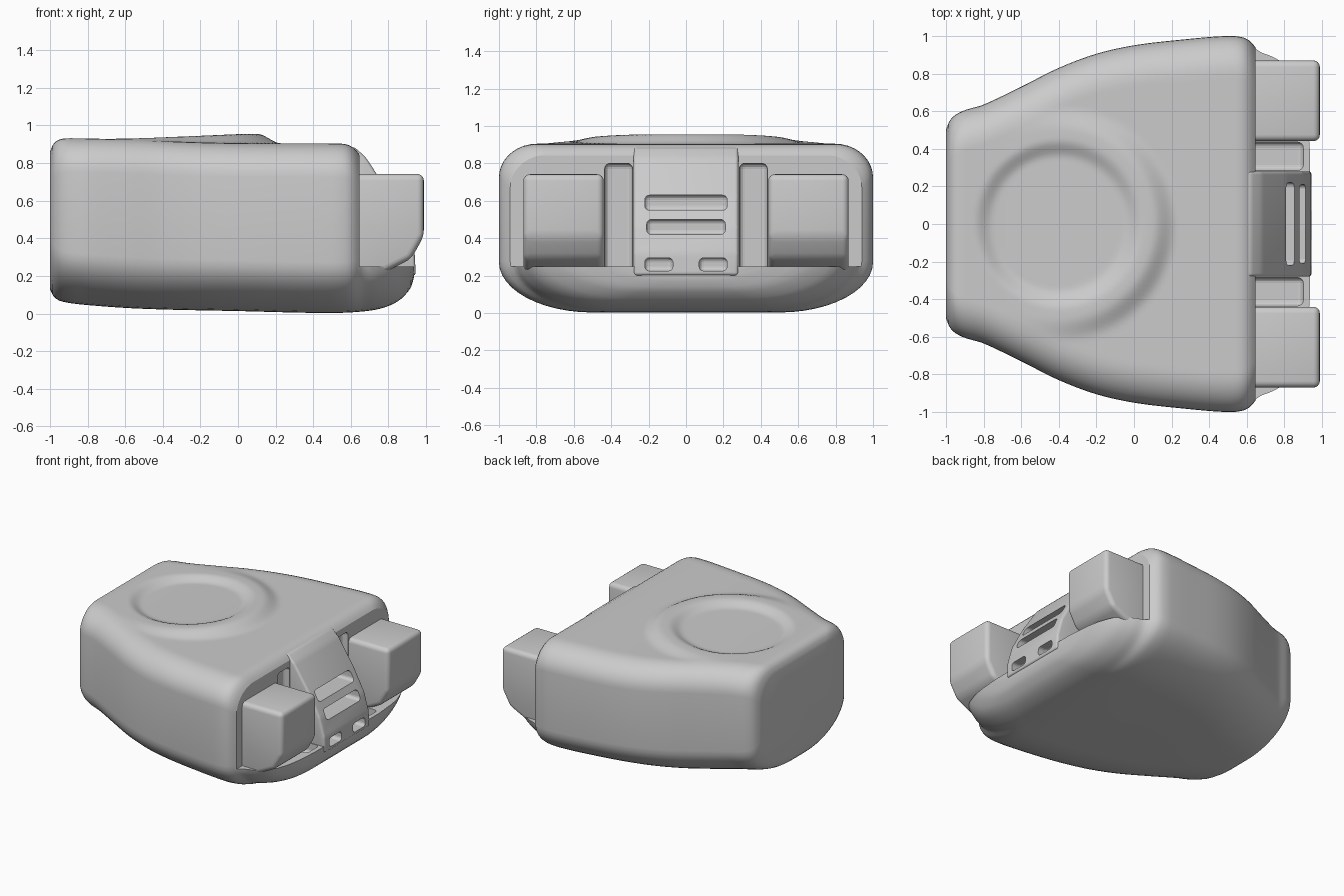
import bpy, bmesh, math

cube = bpy.data.objects.get("Cube")
if cube:
    bpy.data.objects.remove(cube, do_unlink=True)


def curve(points, x):
    """Smooth Hermite interpolation through (x, value) pairs."""
    n = len(points)

    def slope(i):
        a, b = points[max(i - 1, 0)], points[min(i + 1, n - 1)]
        return (b[1] - a[1]) / (b[0] - a[0])

    i = 0
    while i < n - 2 and x > points[i + 1][0]:
        i += 1
    (x0, v0), (x1, v1) = points[i], points[i + 1]
    h = x1 - x0
    t = min(max((x - x0) / h, 0), 1)
    s = t * t * (3 - 2 * t)
    return (v0 + (v1 - v0) * s + slope(i) * h * t * (1 - t) ** 2
            - slope(i + 1) * h * t * t * (1 - t))


def step(a, b, x):
    t = min(max((x - a) / (b - a), 0), 1)
    return t * t * (3 - 2 * t)


def finish(name, bm):
    bmesh.ops.recalc_face_normals(bm, faces=bm.faces)
    mesh = bpy.data.meshes.new(name)
    bm.to_mesh(mesh)
    bm.free()
    obj = bpy.data.objects.new(name, mesh)
    bpy.context.collection.objects.link(obj)
    return obj


def smooth(obj):
    bpy.ops.object.select_all(action='DESELECT')
    obj.select_set(True)
    bpy.context.view_layer.objects.active = obj
    bpy.ops.object.shade_smooth_by_angle(angle=math.radians(35))


def prism(name, profile, y0, y1, bevel=0):
    """Extrude an x-z profile along y, with optional rounded edges."""
    bm = bmesh.new()
    face = bm.faces.new([bm.verts.new((x, y0, z)) for x, z in profile])
    new = bmesh.ops.extrude_face_region(bm, geom=[face])["geom"]
    bmesh.ops.translate(bm, vec=(0, y1 - y0, 0),
                        verts=[v for v in new if isinstance(v, bmesh.types.BMVert)])
    if bevel:
        bmesh.ops.bevel(bm, geom=bm.edges[:], offset=bevel, segments=4,
                        profile=0.5, affect='EDGES', clamp_overlap=True)
    return finish(name, bm)


def box(name, x0, x1, y0, y1, z0, z1, bevel=0):
    return prism(name, [(x0, z0), (x1, z0), (x1, z1), (x0, z1)], y0, y1, bevel)


def cut(obj, cutter):
    mod = obj.modifiers.new(cutter.name, 'BOOLEAN')
    mod.operation = 'DIFFERENCE'
    mod.solver = 'EXACT'
    mod.object = cutter
    cutter.hide_render = True
    cutter.hide_viewport = True
    cutter.display_type = 'WIRE'


# Shell outline: half width, underside height and top height along x
WIDTH = [(-1, .5), (-.98, .55), (-.95, .58), (-.9, .605), (-.8, .635), (-.6, .73),
         (-.4, .83), (-.2, .905), (0, .95), (.25, .98), (.5, 1), (.58, .992),
         (.62, .97), (.66, .925), (.75, .89), (.85, .83), (.91, .72), (.935, .58)]
BOTTOM = [(-1, .13), (-.98, .09), (-.94, .065), (-.8, .045), (-.5, .025), (0, .013),
          (.5, .003), (.7, .015), (.8, .04), (.87, .08), (.92, .14), (.935, .19)]
TOP = [(-1, .86), (-.98, .905), (-.95, .925), (-.9, .932), (-.6, .925), (-.2, .91),
       (.1, .905), (.55, .903), (.6, .89), (.64, .855), (.68, .8), (.935, .78)]
PLATEAU = [(-1, .93), (-.6, .93), (-.2, .945), (.05, .955), (.3, .955)]


def top_height(x, y, base):
    """Raised round plateau with a shallow dish in it."""
    r = math.hypot(x + .4, y)
    rise = max(curve(PLATEAU, x) - base, 0) * (1 - step(.5, .63, r))
    if x < -.9:
        rise = 0
    return base + rise - .035 * (1 - step(.35, .45, r))


def section(x):
    w, low, high = curve(WIDTH, x), curve(BOTTOM, x), curve(TOP, x)
    top_r, low_r = .2, min(.5, w * .85)
    quarter = math.pi / 2
    ring = []
    for i in range(61):
        y = (w - top_r) * (1 - i / 30)
        ring.append((x, y, top_height(x, y, high)))
    right = []
    for i in range(1, 10):
        a = quarter * i / 9
        right.append((w - top_r + top_r * math.sin(a), high - .18 + .18 * math.cos(a)))
    for i in range(13):
        a = quarter * i / 12
        right.append((w - low_r + low_r * math.cos(a), low + .27 - .27 * math.sin(a)))
    ring += [(x, -y, z) for y, z in right]
    ring += [(x, y, z) for y, z in reversed(right)]
    return ring


# Shell, lofted from sections
xs = [-1, -.993, -.985, -.97]
xs += [-.95 + i * .02 for i in range(92)] + [.9, .91, .92, .93, .935]
bm = bmesh.new()
rings = [[bm.verts.new(p) for p in section(x)] for x in xs]
for a, b in zip(rings, rings[1:]):
    for i in range(len(a)):
        j = (i + 1) % len(a)
        bm.faces.new((a[i], a[j], b[j], b[i]))
bm.faces.new(rings[0])
bm.faces.new(rings[-1])
shell = finish("shell", bm)

# Open front end above the lower lip
cut(shell, prism("front_cutter", [(.61, 1.1), (.645, .84), (.645, .25), (1.2, .25), (1.2, 1.1)],
                 -1.2, 1.2))

# Sloping centre panel with slots
panel = prism("centre_panel", [(.55, .2), (.945, .2), (.94, .32), (.9, .46), (.81, .63),
                               (.68, .83), (.62, .885), (.55, .885)], -.28, .28, .018)
slots = [("upper_slot", .70, -.22, .22, .55, .63), ("middle_slot", .78, -.21, .21, .42, .5),
         ("left_low_slot", .86, .07, .22, .225, .295),
         ("right_low_slot", .86, -.22, -.07, .225, .295)]
for name, x, y0, y1, z0, z1 in slots:
    cutter = box(name + "_cutter", x, 1.1, y0, y1, z0, z1, .025)
    cut(panel, cutter)
    cut(shell, cutter)

# Blocks and the gaps beside the panel
for side, s in (("left", 1), ("right", -1)):
    y0, y1 = sorted((s * .44, s * .87))
    block = prism(side + "_block", [(.55, .2), (.78, .22), (.92, .29), (.988, .41),
                                    (.988, .742), (.55, .742)], y0, y1, .035)
    smooth(block)
    y0, y1 = sorted((s * .285, s * .435))
    cut(shell, box(side + "_gap_cutter", .6, .9, y0, y1, .17, .8, .03))

smooth(panel)
smooth(shell)
